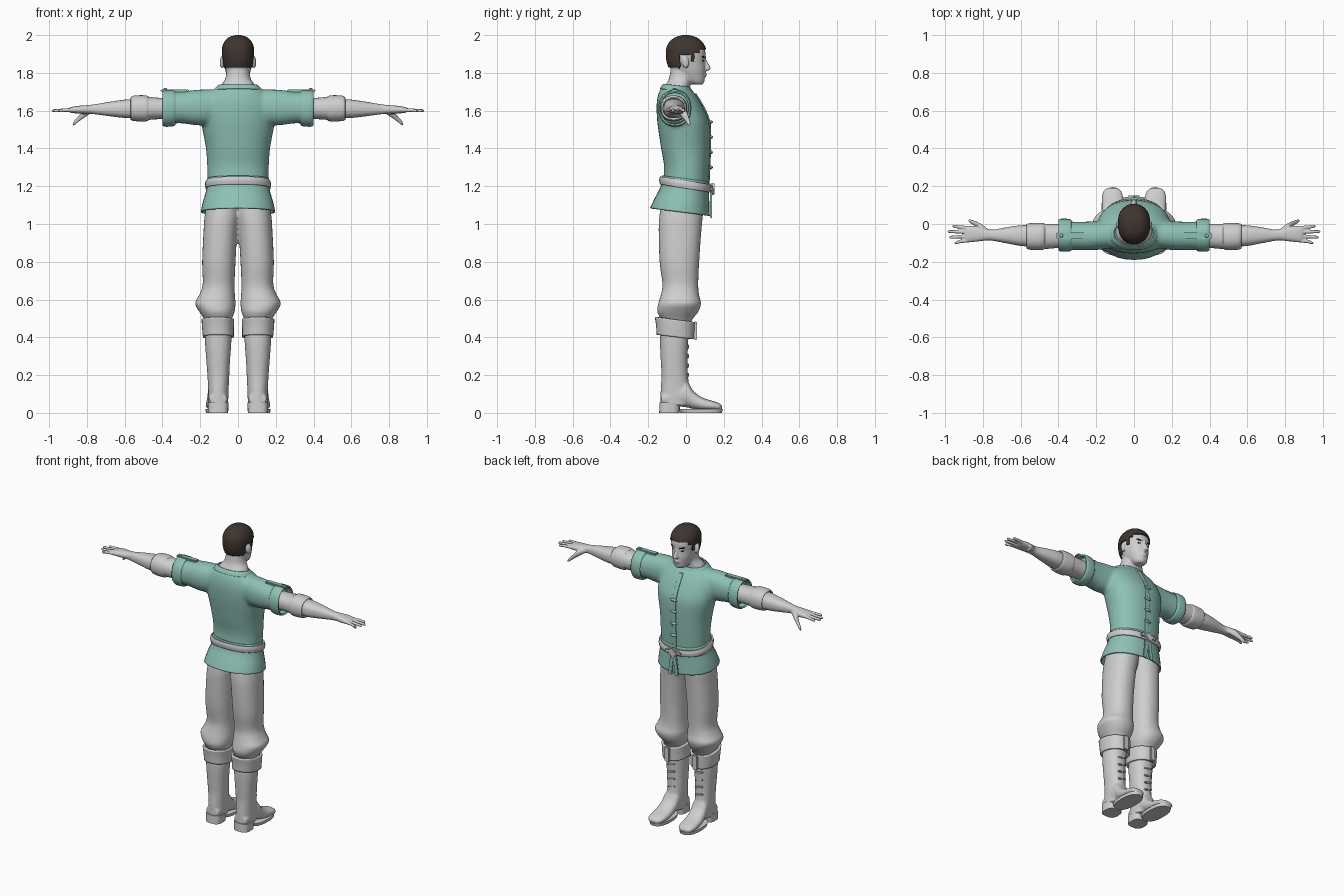
import bpy, bmesh, math
from mathutils import Matrix, Vector, Euler

if "Cube" in bpy.data.objects:
    bpy.data.objects.remove(bpy.data.objects["Cube"], do_unlink=True)


def material(name, rgb):
    m = bpy.data.materials.new(name)
    m.use_nodes = True
    m.diffuse_color = (*rgb, 1)
    m.node_tree.nodes["Principled BSDF"].inputs["Base Color"].default_value = (*rgb, 1)
    return m


GREY = material("pale grey", (0.62, 0.62, 0.62))
TEAL = material("soft teal", (0.27, 0.53, 0.46))
BROWN = material("dark brown", (0.05, 0.036, 0.03))
BLACK = material("near black", (0.015, 0.013, 0.012))
SIDES = ((1, "left"), (-1, "right"))


def spline(rows, steps):
    """Smooth curve through the rows."""
    out = []
    for i in range(len(rows) - 1):
        p = [rows[max(0, min(len(rows) - 1, i + k))] for k in (-1, 0, 1, 2)]
        for j in range(steps):
            t = j / steps
            out.append([b + 0.5 * t * (c - a + t * (2*a - 5*b + 4*c - d + t * (3*(b - c) + d - a)))
                        for a, b, c, d in zip(*p)])
    return out + [list(rows[-1])]


def loft(bm, axis, rows, side=1, steps=4, power=2.2, cap=True, tilt=0, seg=32):
    """Oval rings along an axis; row = position, then low and high bounds of the other two axes."""
    rings = []
    for t, a0, a1, b0, b1 in spline(rows, steps):
        ring = []
        for k in range(seg):
            ang = math.tau * k / seg
            c, s = math.cos(ang), math.sin(ang)
            a = (a0 + a1) / 2 + (a1 - a0) / 2 * math.copysign(abs(c) ** (2 / power), c)
            b = (b0 + b1) / 2 + (b1 - b0) / 2 * math.copysign(abs(s) ** (2 / power), s)
            x, y, z = {"x": (t, a, b), "y": (a, t, b), "z": (a, b, t)}[axis]
            ring.append(bm.verts.new((x * side, y, z + tilt * y)))
        rings.append(ring)
    for lo, hi in zip(rings, rings[1:]):
        for k in range(seg):
            n = (k + 1) % seg
            bm.faces.new((lo[k], lo[n], hi[n], hi[k]))
    if cap:
        bm.faces.new(rings[0])
        bm.faces.new(rings[-1])


def even(rows):
    """Rows of height, half width, back, front for parts centred on x."""
    return [(z, -w, w, back, front) for z, w, back, front in rows]


def part(name, bm, mat, voxel=0, smooth=0, thick=0):
    bmesh.ops.recalc_face_normals(bm, faces=bm.faces)
    mesh = bpy.data.meshes.new(name)
    bm.to_mesh(mesh)
    bm.free()
    mesh.materials.append(mat)
    ob = bpy.data.objects.new(name, mesh)
    bpy.context.collection.objects.link(ob)
    bpy.ops.object.select_all(action="DESELECT")
    ob.select_set(True)
    bpy.context.view_layer.objects.active = ob
    bpy.ops.object.shade_smooth_by_angle(angle=math.radians(40))
    if voxel:
        r = ob.modifiers.new("blend", "REMESH")
        r.mode, r.voxel_size, r.use_smooth_shade = "VOXEL", voxel, True
    if smooth:
        s = ob.modifiers.new("soften", "SMOOTH")
        s.factor, s.iterations = 0.5, smooth
    if thick:
        ob.modifiers.new("cloth", "SOLIDIFY").thickness = thick
    return ob


def lofted(name, mat, axis, rows, thick=0, **kw):
    bm = bmesh.new()
    loft(bm, axis, rows, cap=not thick, **kw)
    return part(name, bm, mat, thick=thick)


def place(loc, scale, rot=(0, 0, 0)):
    return Matrix.LocRotScale(Vector(loc), Euler(rot), Vector(scale))


def blob(name, mat, loc, scale, rot=(0, 0, 0)):
    bm = bmesh.new()
    bmesh.ops.create_uvsphere(bm, u_segments=16, v_segments=10, radius=1, matrix=place(loc, scale, rot))
    return part(name, bm, mat)


def block(name, mat, loc, size, rot=(0, 0, 0)):
    bm = bmesh.new()
    bmesh.ops.create_cube(bm, size=1, matrix=place(loc, size, rot))
    bmesh.ops.bevel(bm, geom=bm.edges[:], offset=0.004, segments=2, affect="EDGES")
    return part(name, bm, mat)


# Tunic: body and sleeves blended into one surface
bm = bmesh.new()
loft(bm, "z", even([(1.19, .16, -.125, .118), (1.3, .163, -.116, .124), (1.4, .17, -.132, .128),
                    (1.5, .188, -.147, .128), (1.56, .195, -.154, .118), (1.63, .19, -.156, .085),
                    (1.68, .165, -.149, .055), (1.715, .125, -.135, .025), (1.728, .1, -.12, 0)]))
for s, side in SIDES:
    loft(bm, "x", [(.06, -.12, .03, 1.54, 1.71), (.2, -.138, .015, 1.522, 1.712),
                   (.3, -.138, .012, 1.533, 1.7), (.37, -.138, .015, 1.528, 1.7)], side=s)
part("tunic", bm, TEAL, voxel=.011, smooth=6)
lofted("tunic_skirt", TEAL, "z", even([(1.24, .164, -.126, .122), (1.18, .168, -.135, .122),
       (1.11, .187, -.168, .124), (1.06, .197, -.19, .126)]), thick=.008, tilt=-.13)
lofted("collar", TEAL, "z", even([(1.7, .13, -.138, .035), (1.715, .12, -.13, .03),
       (1.728, .106, -.12, .022)]), thick=.008, tilt=-.12)
lofted("front_placket", TEAL, "z", even([(1.2, .014, .1, .124), (1.35, .014, .11, .131),
       (1.5, .014, .11, .133), (1.56, .014, .1, .124), (1.63, .014, .06, .092),
       (1.69, .014, .02, .055)]), power=5)
for i, z in enumerate((1.54, 1.46, 1.38, 1.3)):
    blob(f"toggle_{i + 1}", TEAL, (0, .133, z), (.026, .009, .009))

# Belt with knot and hanging ends
lofted("belt", GREY, "z", even([(1.188, .172, -.138, .132), (1.21, .175, -.142, .136),
       (1.23, .17, -.138, .132)]), thick=.01, tilt=-.16, power=2.3)
block("belt_knot", GREY, (0, .14, 1.185), (.05, .02, .05), (0, math.pi / 4, 0))
for s, side in SIDES:
    block(f"{side}_belt_loop", GREY, (s * .035, .137, 1.192), (.05, .014, .022), (0, s * .3, 0))
    block(f"{side}_belt_tail", TEAL, (s * .017, .133, 1.1), (.03, .01, .14), (0, -s * .12, 0))

# Trousers: hips and both baggy legs blended
bm = bmesh.new()
for s, side in SIDES:
    loft(bm, "z", [(1.18, -.01, .155, -.12, .1), (1.05, -.01, .176, -.14, .09), (.97, .002, .182, -.145, .082),
                   (.8, .013, .19, -.14, .07), (.68, .018, .187, -.125, .065), (.62, .016, .208, -.135, .07),
                   (.58, .013, .228, -.147, .08), (.535, .018, .205, -.152, .065), (.49, .035, .175, -.13, .03),
                   (.46, .04, .17, -.12, .02)], side=s)
part("trousers", bm, GREY, voxel=.01, smooth=3)

for s, side in SIDES:
    # Boots
    bm = bmesh.new()
    loft(bm, "z", [(.46, .035, .175, -.135, .015), (.38, .035, .175, -.138, .012), (.28, .042, .168, -.134, .008),
                   (.2, .046, .162, -.13, .01), (.12, .05, .158, -.134, .02), (.04, .052, .156, -.136, .02)], side=s)
    loft(bm, "y", [(-.13, .06, .15, .04, .1), (-.06, .052, .158, .035, .14), (0, .052, .16, .03, .17),
                   (.04, .054, .165, .02, .115), (.09, .054, .17, .012, .08), (.14, .056, .17, .012, .064),
                   (.175, .068, .162, .012, .052), (.192, .09, .14, .018, .038)], side=s)
    part(f"{side}_boot", bm, GREY, voxel=.007, smooth=4)
    lofted(f"{side}_boot_sole", GREY, "z", [(0, .054, .17, -.03, .19), (.02, .052, .172, -.04, .195)],
           side=s, power=2.4)
    lofted(f"{side}_boot_heel", GREY, "z", [(0, .052, .158, -.142, -.035), (.055, .05, .16, -.14, -.03)],
           side=s, power=3)
    lofted(f"{side}_boot_cuff", GREY, "z", [(.395, .022, .186, -.155, .043), (.44, .022, .19, -.158, .045),
           (.487, .02, .193, -.165, .048)], side=s, thick=.014, tilt=-.12)
    block(f"{side}_cuff_strap", GREY, (s * .105, .05, .435), (.035, .014, .1))
    for i in range(4):
        block(f"{side}_boot_lace_{i + 1}", GREY, (s * .105, .01, .2 + i * .05), (.06, .014, .012), (0, .25, 0))

    # Sleeve cuff, shoulder strap and rolled shirt sleeve
    lofted(f"{side}_sleeve_cuff", TEAL, "x", [(.33, -.14, .02, 1.525, 1.702), (.345, -.146, .027, 1.517, 1.708),
           (.385, -.146, .028, 1.515, 1.708), (.4, -.14, .022, 1.522, 1.702)], side=s, thick=.01)
    block(f"{side}_shoulder_strap", TEAL, (s * .335, -.062, 1.706), (.15, .036, .014))
    blob(f"{side}_strap_button", TEAL, (s * .385, -.062, 1.714), (.01, .01, .006))
    lofted(f"{side}_shirt_sleeve", GREY, "x", [(.34, -.12, 0, 1.555, 1.665), (.42, -.128, 0, 1.555, 1.668),
           (.49, -.134, .002, 1.55, 1.675)], side=s)
    lofted(f"{side}_shirt_cuff", GREY, "x", [(.47, -.13, 0, 1.552, 1.672), (.49, -.138, .006, 1.543, 1.681),
           (.55, -.136, .004, 1.545, 1.68), (.568, -.13, 0, 1.552, 1.67)], side=s, thick=.01)

    # Forearm and hand
    bm = bmesh.new()
    loft(bm, "x", [(.46, -.12, -.01, 1.56, 1.665), (.58, -.118, -.006, 1.56, 1.66), (.66, -.105, -.015, 1.568, 1.65),
                   (.75, -.088, -.03, 1.58, 1.635), (.79, -.088, -.022, 1.583, 1.63), (.84, -.094, -.01, 1.584, 1.626),
                   (.88, -.096, -.012, 1.588, 1.62), (.895, -.09, -.02, 1.593, 1.614)], side=s, power=2.4)
    for y0, y1, tip in ((-.021, -.012, .962), (-.043, -.04, .986), (-.065, -.07, .978), (-.086, -.1, .95)):
        loft(bm, "x", [(.86, y0 - .01, y0 + .01, 1.593, 1.615), (.92, (y0 + y1) / 2 - .009, (y0 + y1) / 2 + .009,
             1.593, 1.612), (tip - .01, y1 - .008, y1 + .008, 1.592, 1.608), (tip, y1 - .003, y1 + .003, 1.597, 1.603)],
             side=s, seg=16)
    loft(bm, "x", [(.775, -.05, -.025, 1.588, 1.615), (.815, -.03, .005, 1.562, 1.605), (.845, -.008, .017, 1.54, 1.572),
                   (.868, .006, .024, 1.522, 1.546), (.876, .014, .022, 1.52, 1.532)], side=s, seg=16)
    part(f"{side}_forearm_and_hand", bm, GREY, voxel=.0045, smooth=2)

# Head, jaw, nose, lips, ears and neck blended
SKULL = even([(1.738, .026, .035, .085), (1.752, .043, 0, .096), (1.785, .058, -.05, .101), (1.82, .069, -.08, .103),
              (1.86, .076, -.096, .1), (1.9, .079, -.1, .104), (1.935, .077, -.096, .096), (1.965, .064, -.078, .076),
              (1.984, .042, -.05, .048), (1.993, .012, -.016, .014)])
bm = bmesh.new()
loft(bm, "z", SKULL)
loft(bm, "z", even([(1.68, .115, -.12, .015), (1.73, .094, -.11, .022), (1.77, .067, -.09, .035),
                    (1.83, .058, -.08, .05)]))
loft(bm, "z", even([(1.81, .012, .085, .112), (1.82, .017, .085, .13), (1.84, .012, .085, .125),
                    (1.87, .008, .085, .108), (1.89, .008, .08, .105)]))
for z, depth in ((1.796, .106), (1.785, .105), (1.755, .094)):
    bmesh.ops.create_uvsphere(bm, u_segments=16, v_segments=8, radius=1,
                              matrix=place((0, depth - .006, z), (.022, .01, .008)))
for s, side in SIDES:
    bmesh.ops.create_uvsphere(bm, u_segments=16, v_segments=10, radius=1,
                              matrix=place((s * .084, -.004, 1.858), (.012, .02, .034), (.15, 0, -s * .35)))
part("head", bm, GREY, voxel=.005, smooth=3)

# Short hair: shell over the skull trimmed along the hairline
def hairline(y):
    for limit, z in ((.07, 1.925), (.045, 1.905), (.022, 1.86), (-.03, 1.895)):
        if y > limit:
            return z
    return 1.825


bm = bmesh.new()
loft(bm, "z", SKULL, steps=8, seg=64)
bmesh.ops.recalc_face_normals(bm, faces=bm.faces)
bm.normal_update()
for v in bm.verts:
    v.co += v.normal * .007
skin = [f for f in bm.faces if f.calc_center_median().z < hairline(f.calc_center_median().y)]
bmesh.ops.delete(bm, geom=skin, context="FACES")
part("hair", bm, BROWN, smooth=2, thick=.007)

# Eyes and brows
for s, side in SIDES:
    blob(f"{side}_eye", BLACK, (s * .032, .09, 1.863), (.013, .004, .005), (0, -s * .1, -s * .35))
    blob(f"{side}_brow", BLACK, (s * .034, .092, 1.884), (.021, .005, .005), (0, -s * .22, -s * .35))
